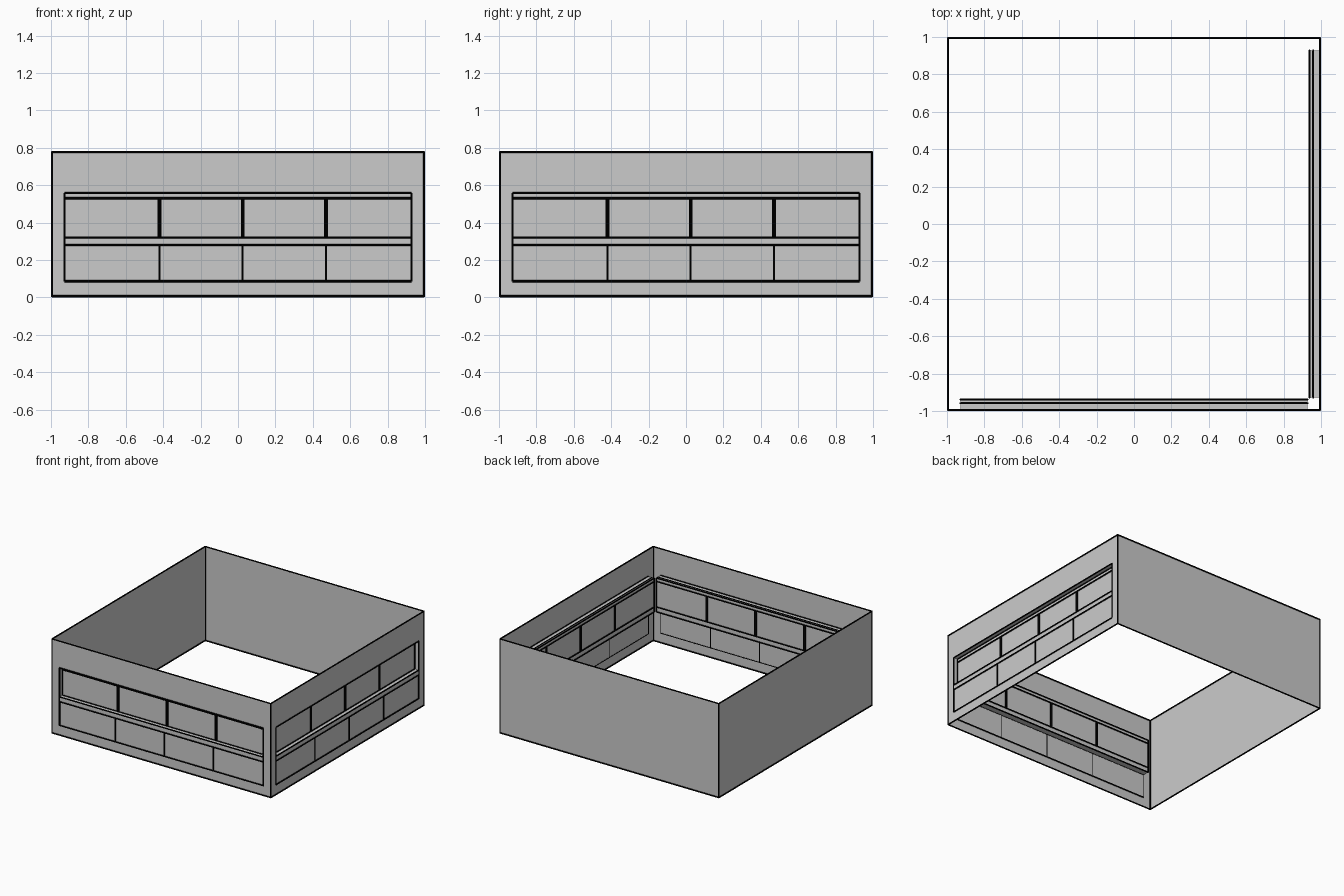
import bpy, bmesh
from math import pi
from mathutils import Matrix, Vector

if "Cube" in bpy.data.objects:
    bpy.data.objects.remove(bpy.data.objects["Cube"])

R = 0.006                         # radius of the black edge rods
E = 1 - R                         # wall plane
H0, H1 = R, 0.784 - R             # wall foot and top
W, Z0, Z1 = 0.927, 0.086, 0.558   # window half width, sill, head
B0, B1, HR = 0.28, 0.32, 0.53     # middle rail, underside of head rail
IN, MID = -0.939, -0.958          # inner and outer face of the upper sash
DIV = (-0.42, 0.025, 0.47)        # mullion centres


def material(name, v):
    m = bpy.data.materials.new(name)
    m.diffuse_color = (v, v, v, 1)
    m.use_nodes = True
    m.node_tree.nodes["Principled BSDF"].inputs["Base Color"].default_value = m.diffuse_color
    return m


GREY, BLACK = material("grey", 0.53), material("black", 0.0)


def finish(bm, name, turn, mat):
    bmesh.ops.rotate(bm, verts=bm.verts, matrix=Matrix.Rotation(turn, 3, 'Z'))
    me = bpy.data.meshes.new(name)
    bm.to_mesh(me)
    bm.free()
    me.materials.append(mat)
    ob = bpy.data.objects.new(name, me)
    bpy.context.collection.objects.link(ob)


def quad(bm, *pts):
    bm.faces.new([bm.verts.new(p) for p in pts])


def panel(bm, x0, x1, z0, z1, y=-E):
    quad(bm, (x0, y, z0), (x1, y, z0), (x1, y, z1), (x0, y, z1))


def shelf(bm, z, y0, y1):
    quad(bm, (-W, y0, z), (W, y0, z), (W, y1, z), (-W, y1, z))


def box(bm, x0, x1, y0, y1, z0, z1):
    m = Matrix.Translation(((x0 + x1) / 2, (y0 + y1) / 2, (z0 + z1) / 2))
    bmesh.ops.create_cube(bm, size=1, matrix=m @ Matrix.Diagonal((x1 - x0, y1 - y0, z1 - z0, 1)))


def rod(bm, a, b):
    a, b = Vector(a), Vector(b)
    d = b - a
    m = Matrix.Translation((a + b) / 2) @ d.to_track_quat('Z', 'Y').to_matrix().to_4x4()
    bmesh.ops.create_cone(bm, cap_ends=True, segments=6, radius1=R, radius2=R, depth=d.length, matrix=m)


def rail_rod(bm, y, z, w=W):
    rod(bm, (-w, y, z), (w, y, z))


# black rods along the edges of all four walls
for name, turn in (("front", 0), ("right", pi / 2), ("back", pi), ("left", -pi / 2)):
    bm = bmesh.new()
    rail_rod(bm, -E, H0, E)
    rail_rod(bm, -E, H1, E)
    rod(bm, (-E, -E, H0), (-E, -E, H1))
    finish(bm, name + "_wall_edges", turn, BLACK)

# plain walls: back and left
for name, turn in (("back_wall", pi), ("left_wall", -pi / 2)):
    bm = bmesh.new()
    panel(bm, -E, E, H0, H1)
    finish(bm, name, turn, GREY)

# window walls: front and right
for side, turn in (("front", 0), ("right", pi / 2)):
    # wall sheet around the opening
    bm = bmesh.new()
    panel(bm, -E, E, H0, Z0)
    panel(bm, -E, E, Z1, H1)
    panel(bm, -E, -W, Z0, Z1)
    panel(bm, W, E, Z0, Z1)
    finish(bm, side + "_wall", turn, GREY)

    # reveal of the recessed upper row
    bm = bmesh.new()
    shelf(bm, Z1, -E, IN)
    for x in (-W, W):
        quad(bm, (x, -E, B0), (x, IN, B0), (x, IN, Z1), (x, -E, Z1))
    finish(bm, side + "_window_reveal", turn, GREY)

    # head rail and middle ledge
    bm = bmesh.new()
    box(bm, -W, W, MID, IN, HR, Z1)
    box(bm, -W, W, -E, IN, B0, B1)
    finish(bm, side + "_window_rails", turn, GREY)

    # glazing: upper row set back, lower row near the wall face
    bm = bmesh.new()
    box(bm, -W, W, -0.952, -0.944, B1, HR)
    panel(bm, -W, W, Z0, B0, -0.990)
    finish(bm, side + "_window_panes", turn, GREY)

    # black rods along the window frame and mullions
    bm = bmesh.new()
    for y, z in ((-E, Z0), (-E, B0), (-E, B1), (-E, Z1), (MID, B1), (MID, HR), (MID, Z1),
                 (IN, B0), (IN, B1), (IN, HR), (IN, Z1)):
        rail_rod(bm, y, z)
    for x in (-W, W):
        rod(bm, (x, -E, Z0), (x, -E, Z1))
        rod(bm, (x, MID, B1), (x, MID, Z1))
        rod(bm, (x, IN, B0), (x, IN, Z1))
    for x in DIV:
        rod(bm, (x, -E, Z0), (x, -E, B0))
        for dx in (-0.005, 0.005):
            for y in (MID, IN):
                rod(bm, (x + dx, y, B1), (x + dx, y, HR))
    finish(bm, side + "_window_frame_edges", turn, BLACK)
